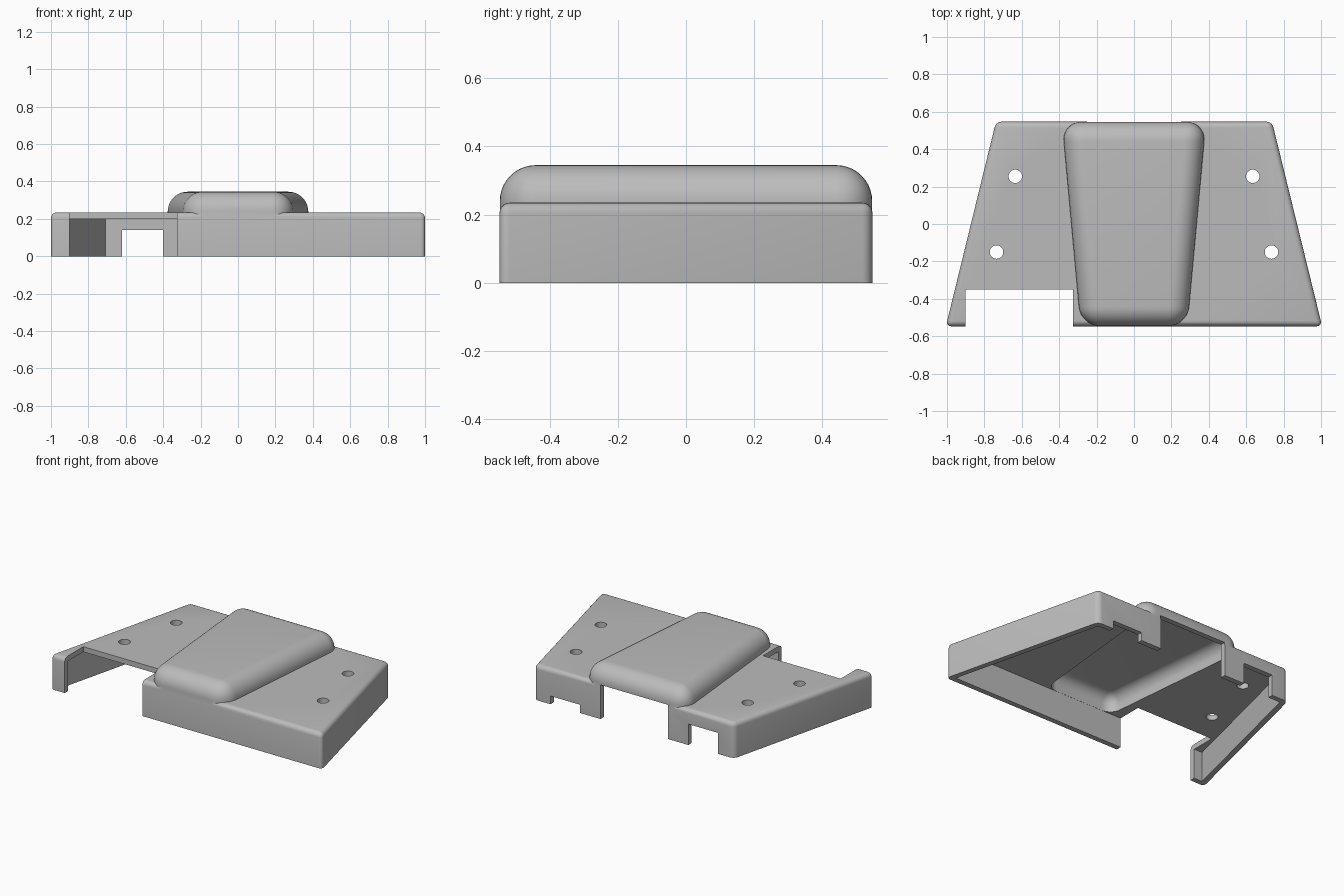
import bpy
import bmesh
import math

cube = bpy.data.objects.get("Cube")
if cube:
    bpy.data.objects.remove(cube, do_unlink=True)

WALL = 0.035      # shell thickness
HALF = 0.547      # half depth
TOP = 0.235       # top of the plate
CREST = 0.345     # top of the hump

grey = bpy.data.materials.new("plain grey")
grey.use_nodes = True
colour = (0.5, 0.5, 0.5, 1)
grey.diffuse_color = colour
grey.node_tree.nodes["Principled BSDF"].inputs["Base Color"].default_value = colour


def finish(name, bm):
    bmesh.ops.recalc_face_normals(bm, faces=bm.faces)
    mesh = bpy.data.meshes.new(name)
    bm.to_mesh(mesh)
    bm.free()
    mesh.materials.append(grey)
    obj = bpy.data.objects.new(name, mesh)
    bpy.context.collection.objects.link(obj)
    return obj


def tapered_block(name, front, back, half, z0, z1, radius=0, segments=6):
    """Trapezoid block, rounded on every edge except the bottom ones."""
    bm = bmesh.new()
    outline = [(-front, -half), (front, -half), (back, half), (-back, half)]
    base = bm.faces.new([bm.verts.new((x, y, z0)) for x, y in outline])
    new = bmesh.ops.extrude_face_region(bm, geom=[base])["geom"]
    for v in new:
        if isinstance(v, bmesh.types.BMVert):
            v.co.z = z1
    bmesh.ops.recalc_face_normals(bm, faces=bm.faces)
    if radius:
        edges = [e for e in bm.edges if max(v.co.z for v in e.verts) > z0 + 0.001]
        bmesh.ops.bevel(bm, geom=edges, offset=radius, segments=segments,
                        profile=0.5, affect='EDGES', clamp_overlap=True)
    return finish(name, bm)


def box(x0, x1, y0, y1, z0, z1):
    bm = bmesh.new()
    bmesh.ops.create_cube(bm, size=1)
    for v in bm.verts:
        v.co = (x1 if v.co.x > 0 else x0,
                y1 if v.co.y > 0 else y0,
                z1 if v.co.z > 0 else z0)
    return finish("cutter", bm)


def hole(x, y, radius):
    bm = bmesh.new()
    bmesh.ops.create_cone(bm, cap_ends=True, segments=32, radius1=radius,
                          radius2=radius, depth=0.3)
    bmesh.ops.translate(bm, verts=bm.verts, vec=(x, y, TOP))
    return finish("cutter", bm)


def combine(target, tool, operation='DIFFERENCE'):
    tool.hide_render = True
    mod = target.modifiers.new("join", 'BOOLEAN')
    mod.operation = operation
    mod.solver = 'EXACT'
    mod.object = tool
    bpy.context.view_layer.objects.active = target
    bpy.ops.object.modifier_apply(modifier=mod.name)
    bpy.data.objects.remove(tool, do_unlink=True)


# Outer form: flat tapered case with a rounded hump along the middle
case = tapered_block("case_shell", 1.006, 0.738, HALF, 0, TOP, 0.03, 5)
hump = tapered_block("hump", 0.285, 0.385, HALF - 0.001, 0.1, CREST, 0.105, 10)
combine(case, hump, 'UNION')

# Hollow inside of the case and of the hump
combine(case, tapered_block("cutter", 1.006 - WALL - 0.01, 0.738 - WALL + 0.006,
                            HALF - WALL, -0.1, TOP - WALL))
combine(case, tapered_block("cutter", 0.285 - WALL, 0.385 - WALL,
                            HALF - WALL - 0.001, 0.05, CREST - WALL, 0.07, 10))

# Corner notch through the plate and the front wall
combine(case, box(-0.9, -0.325, -0.7, -0.35, -0.1, 0.5))

# Openings in the back wall: tall, wide centre, shallow
for x0, x1, top in ((-0.62, -0.4, 0.14), (-0.25, 0.25, 0.228), (0.4, 0.62, 0.055)):
    combine(case, box(x0, x1, 0.45, 0.7, -0.1, top))

# Screw holes
for side in (-1, 1):
    for x, y in ((0.635, 0.255), (0.735, -0.15)):
        combine(case, hole(side * x, y, 0.036))

# Smooth rounded edges, crisp corners
bpy.ops.object.select_all(action='DESELECT')
case.select_set(True)
bpy.context.view_layer.objects.active = case
bpy.ops.object.shade_smooth_by_angle(angle=math.radians(30))
